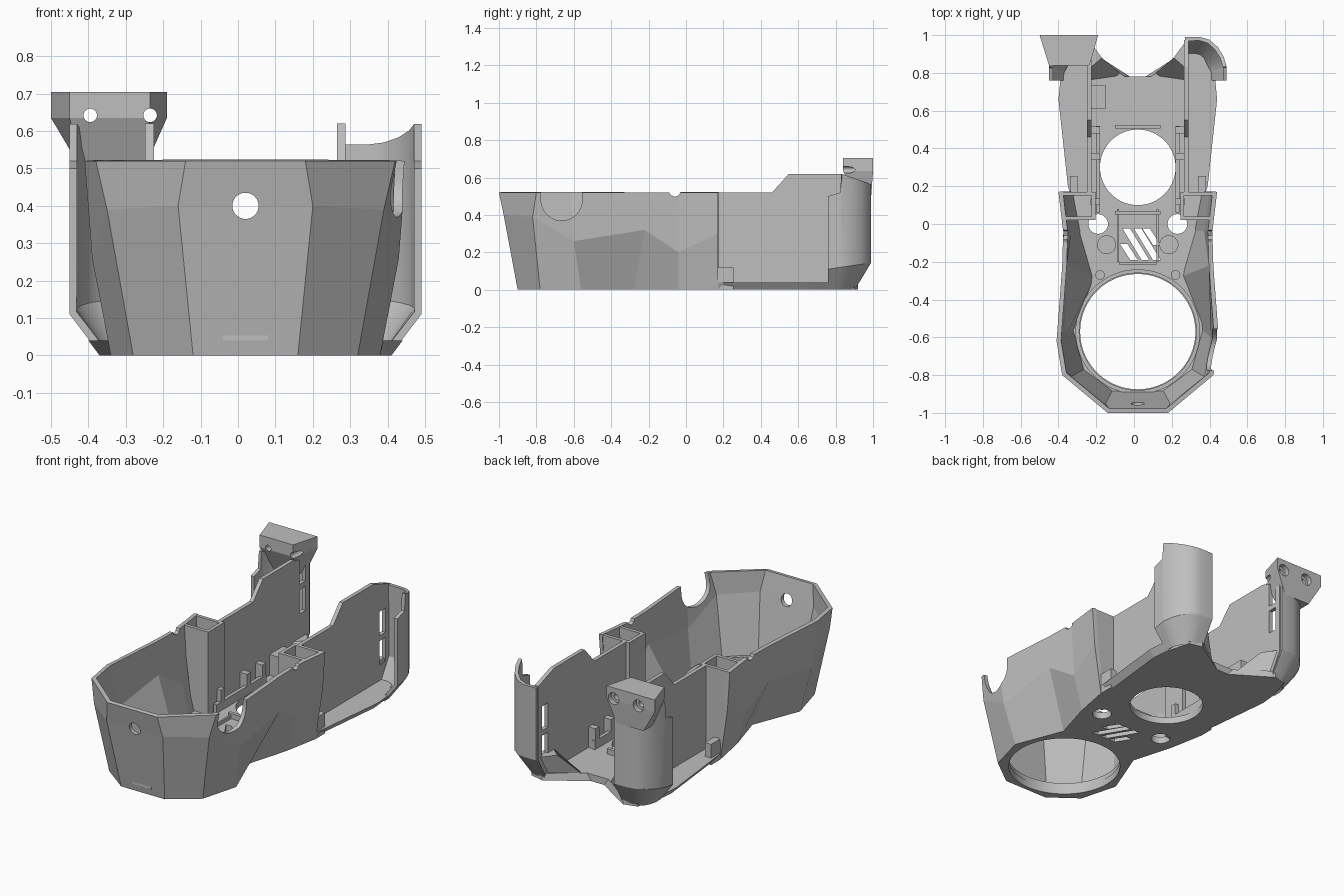
import bpy, bmesh
from math import pi
from mathutils import Matrix, Vector

cube = bpy.data.objects.get("Cube")
if cube:
    bpy.data.objects.remove(cube)

CX = 0.02      # centre line of the body
RIM = 0.52     # height of the tub rim
FLOOR = 0.04

grey = bpy.data.materials.new("plain_grey")
grey.use_nodes = True
grey.diffuse_color = (0.52, 0.52, 0.52, 1)
grey.node_tree.nodes["Principled BSDF"].inputs["Base Color"].default_value = (0.52, 0.52, 0.52, 1)


def finish(name, bm, fix=True):
    if fix:
        bmesh.ops.recalc_face_normals(bm, faces=bm.faces)
    mesh = bpy.data.meshes.new(name)
    bm.to_mesh(mesh)
    bm.free()
    mesh.materials.append(grey)
    ob = bpy.data.objects.new(name, mesh)
    bpy.context.collection.objects.link(ob)
    return ob


def activate(ob):
    bpy.ops.object.select_all(action='DESELECT')
    ob.select_set(True)
    bpy.context.view_layer.objects.active = ob


def smooth(ob):
    activate(ob)
    bpy.ops.object.shade_smooth_by_angle(angle=0.5)


def loft(name, rings, closed=True):
    """Skin rings of equal length; closed rings get end caps."""
    bm = bmesh.new()
    vs = [[bm.verts.new(p) for p in ring] for ring in rings]
    n = len(vs[0])
    for lo, hi in zip(vs, vs[1:]):
        for i in range(n if closed else n - 1):
            j = (i + 1) % n
            bm.faces.new((lo[i], lo[j], hi[j], hi[i]))
    if closed:
        bm.faces.new(vs[0][::-1])
        bm.faces.new(vs[-1])
    return finish(name, bm, closed)


def flat(points, z):
    return [(x, y, z) for x, y in points]


def prism(name, points, z0, z1):
    return loft(name, [flat(points, z0), flat(points, z1)])


def box(name, x0, x1, y0, y1, z0, z1):
    return prism(name, [(x0, y0), (x1, y0), (x1, y1), (x0, y1)], z0, z1)


def cylinder(name, centre, r, depth, axis='Z', sides=48):
    bm = bmesh.new()
    bmesh.ops.create_cone(bm, cap_ends=True, segments=sides, radius1=r, radius2=r, depth=depth)
    turn = {'Z': Matrix(), 'X': Matrix.Rotation(pi / 2, 4, 'Y'), 'Y': Matrix.Rotation(pi / 2, 4, 'X')}[axis]
    bm.transform(Matrix.Translation(Vector(centre)) @ turn)
    return finish(name, bm)


def apply(ob, kind, **settings):
    mod = ob.modifiers.new(kind.lower(), kind)
    for key, value in settings.items():
        setattr(mod, key, value)
    activate(ob)
    bpy.ops.object.modifier_apply(modifier=mod.name)


def cut(ob, *cutters):
    for c in cutters:
        apply(ob, 'BOOLEAN', operation='DIFFERENCE', object=c, solver='EXACT')
        bpy.data.objects.remove(c)


def both(half):
    """Mirror (offset, ...) points about the centre line, counter-clockwise from the back right."""
    left = [(CX + p[0], *p[1:]) for p in half]
    return [(CX - p[0], *p[1:]) for p in reversed(half)] + left


# Faceted front tub
bottom = [(.14, -.9, 0), (.30, -.78, 0), (.36, -.56, 0), (.25, -.28, 0), (.32, -.04, 0), (.36, .17, 0)]
middle = [(.18, -.975, .4), (.37, -.82, .39), (.41, -.6, .26), (.40, -.22, .32), (.375, -.04, .2), (.405, .17, .3)]
top = [(.16, -1, RIM), (.40, -.80, RIM), (.43, -.62, RIM), (.40, -.22, RIM), (.395, -.04, RIM), (.42, .17, RIM)]
tub = loft("front_tub", [both(r) for r in (bottom, middle, top)], closed=False)
apply(tub, 'SOLIDIFY', thickness=.024, offset=-1, use_even_offset=True)
cut(tub,
    cylinder("cut", (CX, -1, .4), .035, .3, 'Y'),
    cylinder("cut", (.47, -.665, .48), .11, .3, 'X'),
    box("cut", .32, .62, -.775, -.555, .48, .6),
    cylinder("cut", (CX, -.06, .53), .033, 1.2, 'X', 8))

# Floor plate with a chamfered rear ledge
plan = bottom_plan = [p[:2] for p in bottom] + [(.37, .2), (.42, .66), (.41, .76), (.34, .9), (.26, .92), (.07, .78)]
under = [(x - .03 if .18 < y < .8 else x, y) for x, y in plan]
floor = loft("floor_plate", [flat(both(under), 0), flat(both(plan), FLOOR)])
holes = [cylinder("cut", (CX, -.57, 0), .305, .3, sides=96),
         cylinder("cut", (CX, .3, 0), .2, .3, sides=72)]
for s in (-1, 1):
    holes.append(cylinder("cut", (CX + s * .21, 0, 0), .052, .3))
slant = ((-.075, -.105, -.02, -.19), (-.06, -.025, .04, -.19), (.0, -.025, .1, -.19), (.045, -.025, .1, -.11))
for x0, y0, x1, y1 in slant:
    holes.append(prism("cut", [(x0, y0), (x1, y1), (x1 + .04, y1), (x0 + .04, y0)], -.1, .2))
cut(floor, *holes)

# Raised lip around the large opening
lip = cylinder("large_opening_lip", (CX, -.57, .045), .33, .05, sides=96)
cut(lip, cylinder("cut", (CX, -.57, 0), .31, .4, sides=96))
box("front_latch", CX - .06, CX + .06, -.91, -.89, .04, .07)

# Guide frame around the middle opening
for y in (.06, .515):
    box("guide_cross_bar", CX - .12, CX + .12, y - .01, y + .01, FLOOR, .07)
box("slot_panel_bar", CX - .1, CX + .1, -.215, -.2, FLOOR, .07)
box("cable_block", -.23, -.15, .61, .735, FLOOR, .16)

for s, side in ((-1, "right"), (1, "left")):
    def X(d):
        return CX + s * d

    # Floor fittings
    box(side + "_guide_rail", X(.2), X(.22), .06, .52, FLOOR, .09)
    for y in (.1, .34, .48):
        box(side + "_guide_clip", X(.2), X(.25), y, y + .035, FLOOR, .16)
    cylinder(side + "_screw_boss", (X(.165), -.11, .045), .05, .03)
    cylinder(side + "_small_boss", (X(.2), -.27, .045), .025, .03)
    box(side + "_slot_panel_rail", X(.1), X(.11), -.2, .08, FLOOR, .06)
    box(side + "_outer_clip", X(.32), X(.36), .17, .255, 0, .12)

    # Pocket that closes the back of the tub
    for y, w0, w1 in ((.15, .355, .415), (.02, .325, .39)):
        a, b = [[(X(.225), y), (X(w), y), (X(w), y + .02), (X(.225), y + .02)] for w in (w0, w1)]
        loft(side + "_pocket_wall", [flat(a, .01), flat(b, RIM)])
    box(side + "_pocket_inner_wall", X(.225), X(.245), .02, .17, FLOOR, RIM)

    # Rear side wall with a stepped top edge and two slots
    outline = [(.15, 0.01), (.9, 0.01), (.975, .14), (.975, .57), (.83, .62), (.55, .62), (.46, RIM), (.15, RIM)]
    wall = loft(side + "_rear_wall", [[(X(d), y, z) for y, z in outline] for d in (.245, .268)])
    lift = .16 if s < 0 else 0
    cut(wall, *[box("cut", X(.2), X(.32), .885, .94, z + lift, z + lift + .14) for z in (.13, .3)])

    # Curved corner post, open to the front
    plan = [(.47, .76), (.47, .825), (.47, .835), (.455, .885), (.425, .935), (.38, .975), (.33, .99), (.25, .99)]
    foot = [(X(.25 + (d - .25) * .62), .76 + (y - .76) * .62, 0) for d, y in plan]
    low = [(X(d), y, .11 + (y - .76) * .15) for d, y in plan]
    high = []
    for i, (d, y) in enumerate(plan):
        high.append((X(d), y, (.5, RIM)[i] if i < 2 else .62 - .35 * (y - .83)))
    rings = [foot, low, high]
    if s < 0:
        rings = [r[::-1] for r in rings]
    post = loft(side + "_corner_post", rings, closed=False)
    apply(post, 'SOLIDIFY', thickness=.02, offset=-1)
    smooth(post)

    # Faceted gusset between floor and post
    base = [(X(.06), .77), (X(.27), .74), (X(.27), .9)]
    crest = [(X(.19), .88), (X(.26), .82), (X(.26), .975)]
    loft(side + "_rear_gusset", [flat(base, 0), flat(crest, .15)])

# Mounting head on top of the right post
wide = [(-.5, 1), (-.19, 1), (-.235, .84), (-.45, .84)]
narrow = [(-.42, .99), (-.25, .99), (-.25, .9), (-.42, .9)]
head = loft("mounting_head", [flat(narrow, .5), flat(wide, .635), flat(wide, .705)])
for x in (-.235, -.395):
    cut(head,
        cylinder("cut", (x, 1, .642), .034, .06, 'Y'),
        cylinder("cut", (x, .9, .642), .018, .4, 'Y'))
